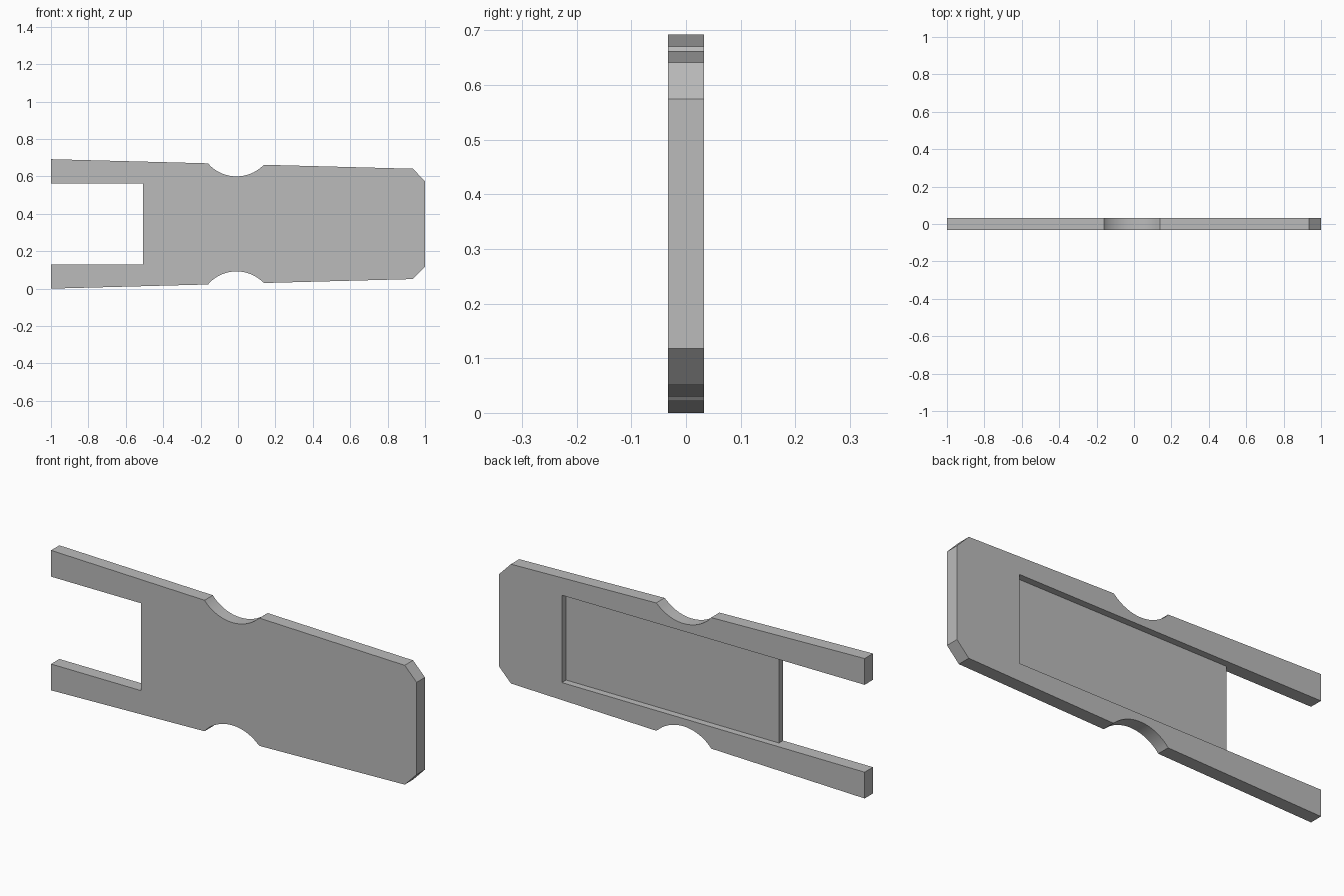
import bpy, bmesh, math
from mathutils import Vector

cube = bpy.data.objects.get("Cube")
if cube:
    bpy.data.objects.remove(cube, do_unlink=True)

MID = 0.346        # height of the symmetry line
HALF_T = 0.0325    # half of the plate thickness

grey = bpy.data.materials.new("plain grey")
grey.use_nodes = True
colour = (0.5, 0.5, 0.5, 1)
grey.diffuse_color = colour
grey.node_tree.nodes["Principled BSDF"].inputs["Base Color"].default_value = colour


def prism(name, points, direction):
    """Extrude a closed planar outline into a solid object."""
    bm = bmesh.new()
    face = bm.faces.new([bm.verts.new(p) for p in points])
    out = bmesh.ops.extrude_face_region(bm, geom=[face])
    moved = [v for v in out["geom"] if isinstance(v, bmesh.types.BMVert)]
    bmesh.ops.translate(bm, verts=moved, vec=Vector(direction))
    bmesh.ops.recalc_face_normals(bm, faces=bm.faces)
    mesh = bpy.data.meshes.new(name)
    bm.to_mesh(mesh)
    bm.free()
    mesh.materials.append(grey)
    obj = bpy.data.objects.new(name, mesh)
    bpy.context.collection.objects.link(obj)
    return obj


# Upper outline: tapered edge, round finger notch, chamfered corner
def edge_height(x):
    return MID - (x + 1) * 0.0264


notch_x, notch_z, radius = -0.008, 0.457, 0.203


def notch_angle(x):
    return -math.acos((x - notch_x) / radius)


start, end = notch_angle(-0.16), notch_angle(0.14)
steps = 24
upper = [(-1, edge_height(-1)), (-0.16, edge_height(-0.16))]
for i in range(1, steps):
    a = start + (end - start) * i / steps
    upper.append((notch_x + radius * math.cos(a), notch_z + radius * math.sin(a)))
upper += [(0.14, edge_height(0.14)), (0.935, edge_height(0.935)), (1, 0.228)]

# Plate, with the lower outline mirrored from the upper one
outline = upper + [(x, -z) for x, z in reversed(upper)]
plate = prism("forked_plate", [(x, -HALF_T, MID + z) for x, z in outline],
              (0, 2 * HALF_T, 0))

# Stepped cutter: open slot between the arms plus shallow recess in the back
slot_end, recess_end, floor = -0.508, 0.656, -0.001
steps_profile = [(-1.2, -0.2), (slot_end, -0.2), (slot_end, floor),
                 (recess_end, floor), (recess_end, 0.2), (-1.2, 0.2)]
half_slot = 0.216
cutter = prism("slot_cutter", [(x, y, MID - half_slot) for x, y in steps_profile],
               (0, 0, 2 * half_slot))
cutter.hide_render = True

cut = plate.modifiers.new("slot", 'BOOLEAN')
cut.operation = 'DIFFERENCE'
cut.solver = 'EXACT'
cut.object = cutter

bpy.ops.object.select_all(action='DESELECT')
plate.select_set(True)
bpy.context.view_layer.objects.active = plate
bpy.ops.object.modifier_apply(modifier=cut.name)
bpy.data.objects.remove(cutter, do_unlink=True)

# Smooth notches, sharp corners
bpy.ops.object.shade_smooth_by_angle(angle=math.radians(25))
